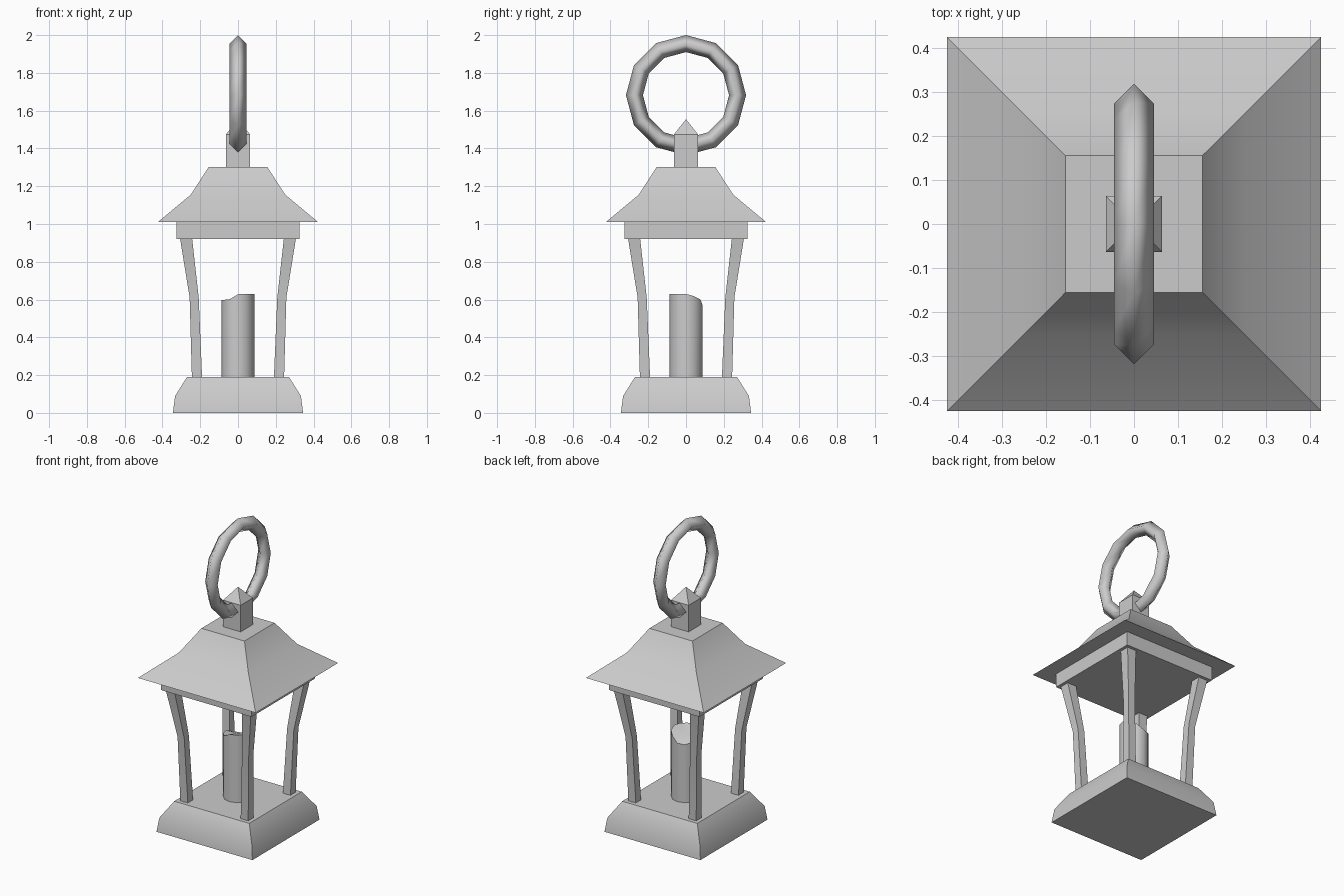
import bpy, bmesh, math
from math import radians, sin, cos, tau

old = bpy.data.objects.get("Cube")
if old:
    bpy.data.objects.remove(old, do_unlink=True)

grey = bpy.data.materials.new("plain grey")
grey.use_nodes = True
grey.diffuse_color = (0.6, 0.6, 0.6, 1)
grey.node_tree.nodes["Principled BSDF"].inputs["Base Color"].default_value = (0.6, 0.6, 0.6, 1)


def finish(name, bm, angle=32):
    """Turn a bmesh into a named object with smooth shading below the angle."""
    bmesh.ops.remove_doubles(bm, verts=bm.verts, dist=1e-5)
    bmesh.ops.recalc_face_normals(bm, faces=bm.faces)
    mesh = bpy.data.meshes.new(name)
    bm.to_mesh(mesh)
    bm.free()
    mesh.materials.append(grey)
    ob = bpy.data.objects.new(name, mesh)
    bpy.context.collection.objects.link(ob)
    bpy.ops.object.select_all(action='DESELECT')
    ob.select_set(True)
    bpy.context.view_layer.objects.active = ob
    bpy.ops.object.shade_smooth_by_angle(angle=radians(angle))
    return ob


def bridge(bm, a, b):
    for i in range(len(a)):
        j = (i + 1) % len(a)
        bm.faces.new((a[i], a[j], b[j], b[i]))


def square_loft(name, sections):
    """Stack axis-aligned squares given as (centre x, centre y, half width, z)."""
    bm = bmesh.new()
    rings = [[bm.verts.new((x + sx * h, y + sy * h, z))
              for sx, sy in ((-1, -1), (1, -1), (1, 1), (-1, 1))]
             for x, y, h, z in sections]
    for a, b in zip(rings, rings[1:]):
        bridge(bm, a, b)
    bm.faces.new(rings[0])
    if sections[-1][2] > 0.001:
        bm.faces.new(rings[-1])
    return finish(name, bm)


def centred(*pairs):
    return [(0, 0, h, z) for h, z in pairs]


# Base, roof frame, flared roof and pointed post
square_loft("base", centred((0.345, 0), (0.333, 0.09), (0.27, 0.19)))
square_loft("roof_frame", centred((0.326, 0.92), (0.326, 1.012)))
square_loft("roof", centred((0.424, 1.01), (0.25, 1.155), (0.155, 1.302)))
square_loft("top_post", centred((0.063, 1.29), (0.063, 1.475), (0, 1.555)))

# Four bent legs
for side, sx in (("right", -1), ("left", 1)):
    for end, sy in (("front", -1), ("back", 1)):
        path = ((0.217, 0.027, 0.185), (0.232, 0.024, 0.61), (0.275, 0.032, 0.925))
        square_loft(f"{end}_{side}_leg", [(sx * c, sy * c, h, z) for c, h, z in path])

# Candle with a melted, uneven rim
rim = (0.63, 0.617, 0.6, 0.57, 0.567, 0.58, 0.597, 0.598, 0.602, 0.628, 0.63, 0.63)
bm = bmesh.new()
spots = [(0.088 * cos(tau * i / len(rim)), 0.088 * sin(tau * i / len(rim)))
         for i in range(len(rim))]
low = [bm.verts.new((x, y, 0.185)) for x, y in spots]
high = [bm.verts.new((x, y, z)) for (x, y), z in zip(spots, rim)]
bridge(bm, low, high)
bm.faces.new(low)
middle = bm.verts.new((0, 0, 0.602))
for i in range(len(rim)):
    bm.faces.new((high[i], high[(i + 1) % len(rim)], middle))
finish("candle", bm, 35)

# Carrying ring: twelve segments with a diamond section
bm = bmesh.new()
loops = []
for i in range(12):
    a = tau * i / 12
    loop = []
    for k in range(4):
        r = 0.273 + 0.045 * cos(tau * k / 4)
        loop.append(bm.verts.new((0.045 * sin(tau * k / 4), r * sin(a), 1.682 + r * cos(a))))
    loops.append(loop)
for i in range(12):
    bridge(bm, loops[i], loops[(i + 1) % 12])
finish("carrying_ring", bm, 180)
